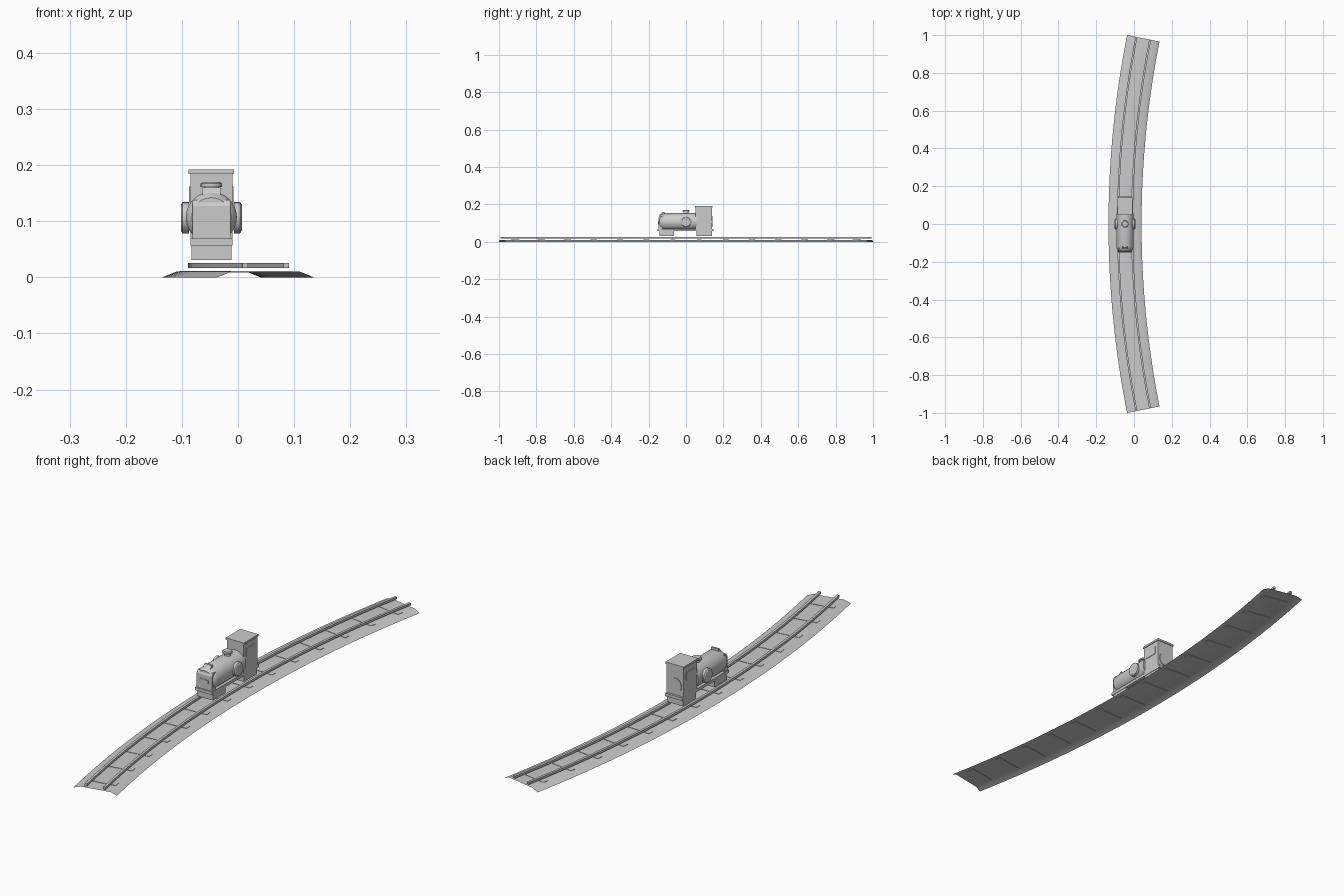
import bpy, bmesh, math
from mathutils import Vector, Matrix

if "Cube" in bpy.data.objects:
    bpy.data.objects.remove(bpy.data.objects["Cube"])

grey = bpy.data.materials.new("plain_grey")
grey.diffuse_color = (0.6, 0.6, 0.6, 1)
grey.use_nodes = True
grey.node_tree.nodes["Principled BSDF"].inputs["Base Color"].default_value = grey.diffuse_color

CX = 4.991             # x of the curve centre
RC = 5.0385            # radius of the track centre line
HALF = math.radians(11.25)
TX = CX - RC           # x of the train centre line


def finish(name, bm, smooth=False, normals=True):
    if normals:
        bmesh.ops.recalc_face_normals(bm, faces=bm.faces[:])
    me = bpy.data.meshes.new(name)
    bm.to_mesh(me)
    bm.free()
    me.materials.append(grey)
    ob = bpy.data.objects.new(name, me)
    bpy.context.collection.objects.link(ob)
    if smooth:
        bpy.ops.object.select_all(action='DESELECT')
        ob.select_set(True)
        bpy.context.view_layer.objects.active = ob
        bpy.ops.object.shade_smooth_by_angle(angle=math.radians(35))
    return ob


def arc_sweep(name, section, closed, steps=32):
    # section points are (offset outward from the track centre line, z)
    bm = bmesh.new()
    rings = []
    for i in range(steps + 1):
        a = -HALF + 2 * HALF * i / steps
        rings.append([bm.verts.new((CX - (RC + o) * math.cos(a), (RC + o) * math.sin(a), z))
                      for o, z in section])
    n = len(section)
    for r0, r1 in zip(rings, rings[1:]):
        for j in range(n if closed else n - 1):
            k = (j + 1) % n
            bm.faces.new((r0[j], r1[j], r1[k], r0[k]))
    if closed:
        bm.faces.new(rings[0])
        bm.faces.new(rings[-1])
    else:
        bm.normal_update()
        if sum(f.normal.z for f in bm.faces) < 0:
            bmesh.ops.reverse_faces(bm, faces=bm.faces[:])
    return finish(name, bm, smooth=True, normals=closed)


def box(name, x0, x1, y0, y1, z0, z1):
    # x is measured from the train centre line
    bm = bmesh.new()
    m = Matrix.LocRotScale(Vector((TX + (x0 + x1) / 2, (y0 + y1) / 2, (z0 + z1) / 2)), None,
                           Vector((x1 - x0, y1 - y0, z1 - z0)))
    bmesh.ops.create_cube(bm, size=1, matrix=m)
    return finish(name, bm)


def lathe(name, profile, centre, axis, steps=24):
    # profile points are (distance along axis, radius), ends are capped
    bm = bmesh.new()
    rot = Vector((0, 0, 1)).rotation_difference(Vector(axis)).to_matrix()
    rings = []
    for h, r in profile:
        rings.append([bm.verts.new(Vector(centre) + rot @ Vector((
            r * math.cos(2 * math.pi * i / steps), r * math.sin(2 * math.pi * i / steps), h)))
            for i in range(steps)])
    for a, b in zip(rings, rings[1:]):
        for i in range(steps):
            k = (i + 1) % steps
            bm.faces.new((a[i], a[k], b[k], b[i]))
    bm.faces.new(rings[0])
    bm.faces.new(rings[-1])
    return finish(name, bm, smooth=True)


def side_prism(name, outline, half_width):
    # outline points are (y, z), extruded across the train
    bm = bmesh.new()
    left = [bm.verts.new((TX - half_width, y, z)) for y, z in outline]
    right = [bm.verts.new((TX + half_width, y, z)) for y, z in outline]
    bm.faces.new(left)
    bm.faces.new(right)
    for i in range(len(outline)):
        k = (i + 1) % len(outline)
        bm.faces.new((left[i], left[k], right[k], right[i]))
    return finish(name, bm)


# Track: open gravel bed, two rails, sleepers
arc_sweep("gravel_bed", [(0.0875, 0), (0.0625, 0.01), (-0.0625, 0.01), (-0.0875, 0)], False)
for label, o in (("outer", 0.037), ("inner", -0.037)):
    arc_sweep(label + "_rail", [(o - 0.005, 0.0165), (o + 0.005, 0.0165),
                                (o + 0.005, 0.0255), (o - 0.005, 0.0255)], True)
SLEEPERS = 14
for i in range(SLEEPERS):
    a = -HALF + 2 * HALF * (i + 0.5) / SLEEPERS
    bm = bmesh.new()
    m = (Matrix.Translation((CX - RC * math.cos(a), RC * math.sin(a), 0.01))
         @ Matrix.Rotation(-a, 4, 'Z') @ Matrix.Diagonal((0.115, 0.024, 0.003, 1)))
    bmesh.ops.create_cube(bm, size=1, matrix=m)
    finish("sleeper", bm)

# Undercarriage
box("footplate", -0.0375, 0.0375, -0.152, 0.147, 0.057, 0.069)
box("front_wheel_box", -0.0355, 0.0355, -0.143, -0.064, 0.031, 0.058)
box("rear_wheel_box", -0.0355, 0.0355, 0.055, 0.138, 0.031, 0.058)

# Boiler with a tapered nose, and the squared front plate
BZ = 0.107
lathe("boiler", [(-0.055, 0.0455), (0.124, 0.0455), (0.136, 0.042), (0.143, 0.035)],
      (TX, 0, BZ), (0, -1, 0), 32)
side_prism("front_plate", [(-0.147, 0.068), (-0.147, 0.127), (-0.140, 0.138),
                           (-0.125, 0.138), (-0.125, 0.068)], 0.034)
box("front_panel", -0.018, 0.018, -0.149, -0.146, 0.095, 0.109)

# Sloped lamp on the nose
side_prism("nose_lamp", [(-0.141, 0.136), (-0.124, 0.160), (-0.116, 0.160), (-0.116, 0.136)], 0.016)

# Dome on the boiler
lathe("dome", [(0, 0.013), (0.014, 0.013), (0.014, 0.019), (0.020, 0.019), (0.023, 0.015)],
      (TX, 0, 0.147), (0, 0, 1))

# Round side badges without markings
for label, s in (("left", -1), ("right", 1)):
    lathe(label + "_disc", [(0.040, 0.028), (0.051, 0.028), (0.0545, 0.023)],
          (TX, 0, 0.106), (s, 0, 0))

# Cab, roof, windows and rear disc
box("cab", -0.0375, 0.0375, 0.05, 0.138, 0.066, 0.185)
box("roof", -0.0405, 0.0405, 0.047, 0.141, 0.184, 0.192)
for label, s in (("left", -1), ("right", 1)):
    a, b = sorted((s * 0.036, s * 0.0395))
    box(label + "_window", a, b, 0.066, 0.122, 0.13, 0.162)
lathe("rear_disc", [(0.136, 0.03), (0.141, 0.03)], (TX, 0, 0.108), (0, 1, 0))
